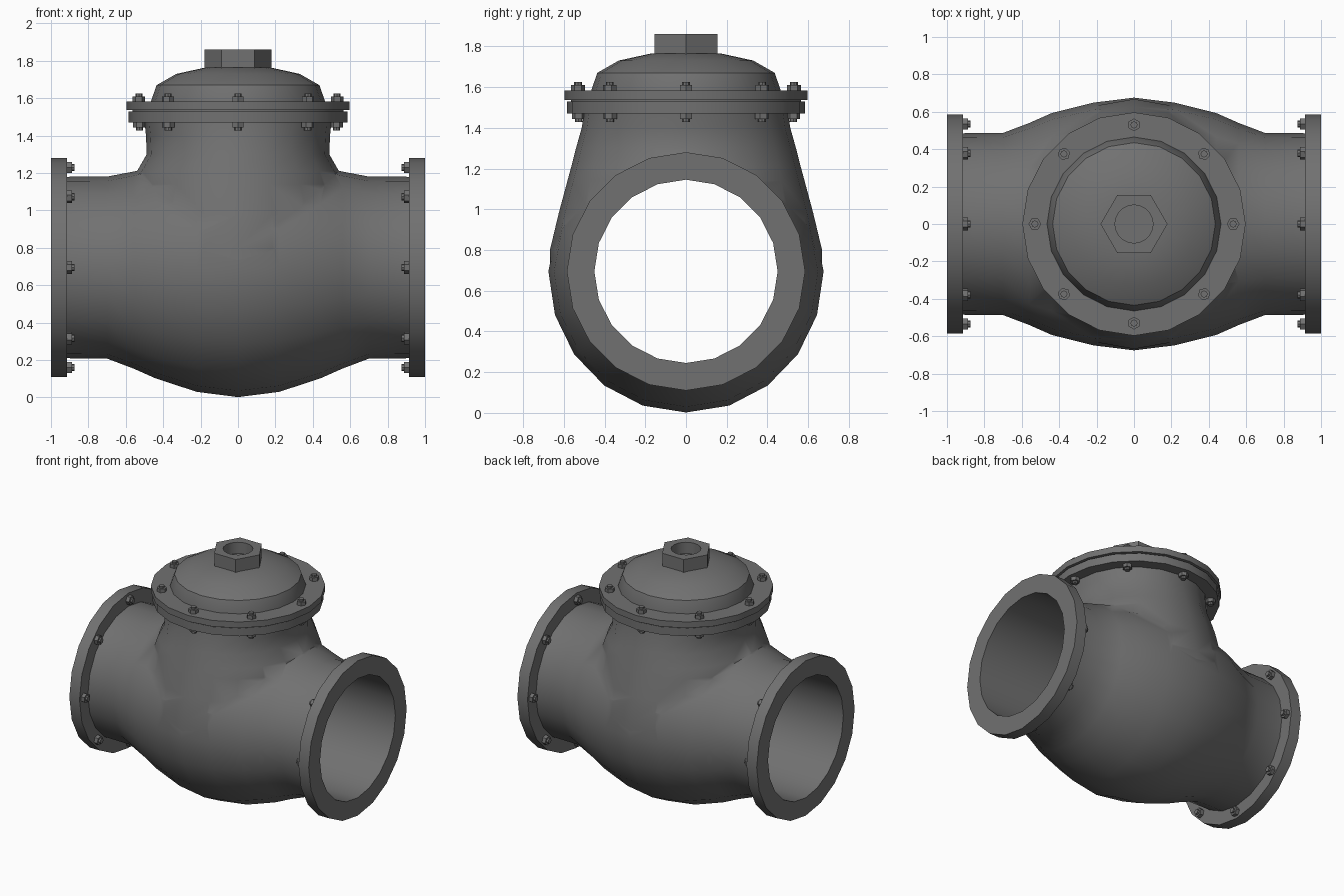
import bpy, bmesh, math
from mathutils import Matrix, Vector

if "Cube" in bpy.data.objects:
    bpy.data.objects.remove(bpy.data.objects["Cube"])

CZ = 0.695   # height of the pipe axis
iron = bpy.data.materials.new("dark_iron_grey")
iron.diffuse_color = (0.165, 0.165, 0.165, 1)
iron.use_nodes = True
iron.node_tree.nodes["Principled BSDF"].inputs["Base Color"].default_value = iron.diffuse_color


def finish(ob, angle=35):
    bpy.ops.object.select_all(action='DESELECT')
    bpy.context.view_layer.objects.active = ob
    ob.select_set(True)
    bpy.ops.object.shade_smooth_by_angle(angle=math.radians(angle))
    return ob


def to_object(name, bm):
    bmesh.ops.recalc_face_normals(bm, faces=bm.faces[:])
    me = bpy.data.meshes.new(name)
    bm.to_mesh(me)
    bm.free()
    me.materials.append(iron)
    ob = bpy.data.objects.new(name, me)
    bpy.context.collection.objects.link(ob)
    return ob


def skin(bm, rings, closed=False):
    """Join rings of points with quads; cap the ends, or close into a loop."""
    vs = [[bm.verts.new(p) for p in r] for r in rings]
    n = len(vs[0])
    for a, b in zip(vs, vs[1:] + (vs[:1] if closed else [])):
        for i in range(n):
            j = (i + 1) % n
            bm.faces.new((a[i], a[j], b[j], b[i]))
    if not closed:
        bm.faces.new(vs[0])
        bm.faces.new(vs[-1])


def ring(axis, a, r, segs=20, ry=None):
    pts = []
    for i in range(segs):
        t = 2 * math.pi * i / segs
        u, v = r * math.cos(t), (ry or r) * math.sin(t)
        pts.append((u, v, a) if axis == 'Z' else (a, u, v + CZ))
    return pts


def lathe(name, axis, profile, segs=20, closed=False):
    bm = bmesh.new()
    skin(bm, [ring(axis, a, r, segs) for a, r in profile], closed)
    return to_object(name, bm)


def boolean(ob, tool, op):
    m = ob.modifiers.new("bool", 'BOOLEAN')
    m.operation, m.object, m.solver = op, tool, 'EXACT'
    bpy.context.view_layer.update()
    dg = bpy.context.evaluated_depsgraph_get()
    me = bpy.data.meshes.new_from_object(ob.evaluated_get(dg))
    ob.modifiers.clear()
    ob.data = me
    bpy.data.objects.remove(tool)


# Body: bulged pipe, flattened a little on top where the neck takes over
half = [(0.93, 0.485), (0.7, 0.487), (0.56, 0.54), (0.44, 0.593), (0.22, 0.665)]
prof = [(-x, r) for x, r in half] + [(0, 0.693)] + [(x, r) for x, r in reversed(half)]
body = lathe("valve_body", 'X', prof)
for v in body.data.vertices:
    d = Vector((v.co.y, v.co.z - CZ))
    r = d.length
    up = max(0, d.y / r)
    side = abs(d.x / r)
    k = (r - (r - 0.485) * 0.5 * up ** 2) / r
    v.co.z = CZ + d.y * k
    v.co.y = d.x * k * (1 - 0.025 * side * (r > 0.6))

# Neck: oval loft rising from the bulge to the round cover flange
bm = bmesh.new()
skin(bm, [ring('Z', z, rx, 20, ry) for z, rx, ry in (
    (0.72, 0.60, 0.668), (0.8, 0.60, 0.668), (0.98, 0.59, 0.625),
    (1.14, 0.565, 0.582), (1.21, 0.54, 0.563), (1.3, 0.488, 0.54),
    (1.4, 0.492, 0.512), (1.48, 0.50, 0.50))])
neck = to_object("neck", bm)
boolean(body, neck, 'UNION')
boolean(body, lathe("bore", 'X', [(-1.2, 0.451), (1.2, 0.451)]), 'DIFFERENCE')
finish(body, 50)

# Pipe end flanges
for s, side in ((-1, "left"), (1, "right")):
    finish(lathe(side + "_pipe_flange", 'X',
                 [(s * 0.915, 0.45), (s * 0.915, 0.585), (s, 0.585), (s, 0.45)],
                 closed=True))

# Neck flange, gasket and domed cover
finish(lathe("neck_flange", 'Z', [(1.47, 0.585), (1.53, 0.585)]))
finish(lathe("gasket", 'Z', [(1.525, 0.565), (1.545, 0.565)]))
finish(lathe("cover_flange", 'Z', [(1.537, 0.597), (1.583, 0.597)]))
finish(lathe("cover_dome", 'Z', [(1.57, 0.465), (1.585, 0.465), (1.67, 0.435),
                                 (1.73, 0.33), (1.765, 0.17)]), 30)

# Hexagonal plug with a round socket
plug = lathe("hex_plug", 'Z', [(1.72, 0.179), (1.86, 0.179)], 6)
boolean(plug, lathe("socket", 'Z', [(1.775, 0.102), (2, 0.102)]), 'DIFFERENCE')
finish(plug)


# Bolts: hex nut with a short stud, pointing along +z before placement
def bolt_set(name, mats):
    bm = bmesh.new()
    for m in mats:
        for r, top, segs in ((0.034, 0.027, 6), (0.019, 0.042, 8)):
            skin(bm, [[m @ Vector(p) for p in ring('Z', z, r, segs)]
                      for z in (-0.01, top)])
    finish(to_object(name, bm))


turns = [i * math.pi / 4 for i in range(8)]
T, R = Matrix.Translation, Matrix.Rotation
bolt_set("cover_bolts_top", [R(t, 4, 'Z') @ T((0.53, 0, 1.583)) for t in turns])
bolt_set("cover_bolts_bottom",
         [R(t, 4, 'Z') @ T((0.527, 0, 1.47)) @ R(math.pi, 4, 'X') for t in turns])
for s, side in ((-1, "left"), (1, "right")):
    bolt_set(side + "_flange_bolts",
             [T((s * 0.915, 0, CZ)) @ R(t, 4, 'X') @ T((0, 0.535, 0))
              @ R(-s * math.pi / 2, 4, 'Y') for t in turns])
